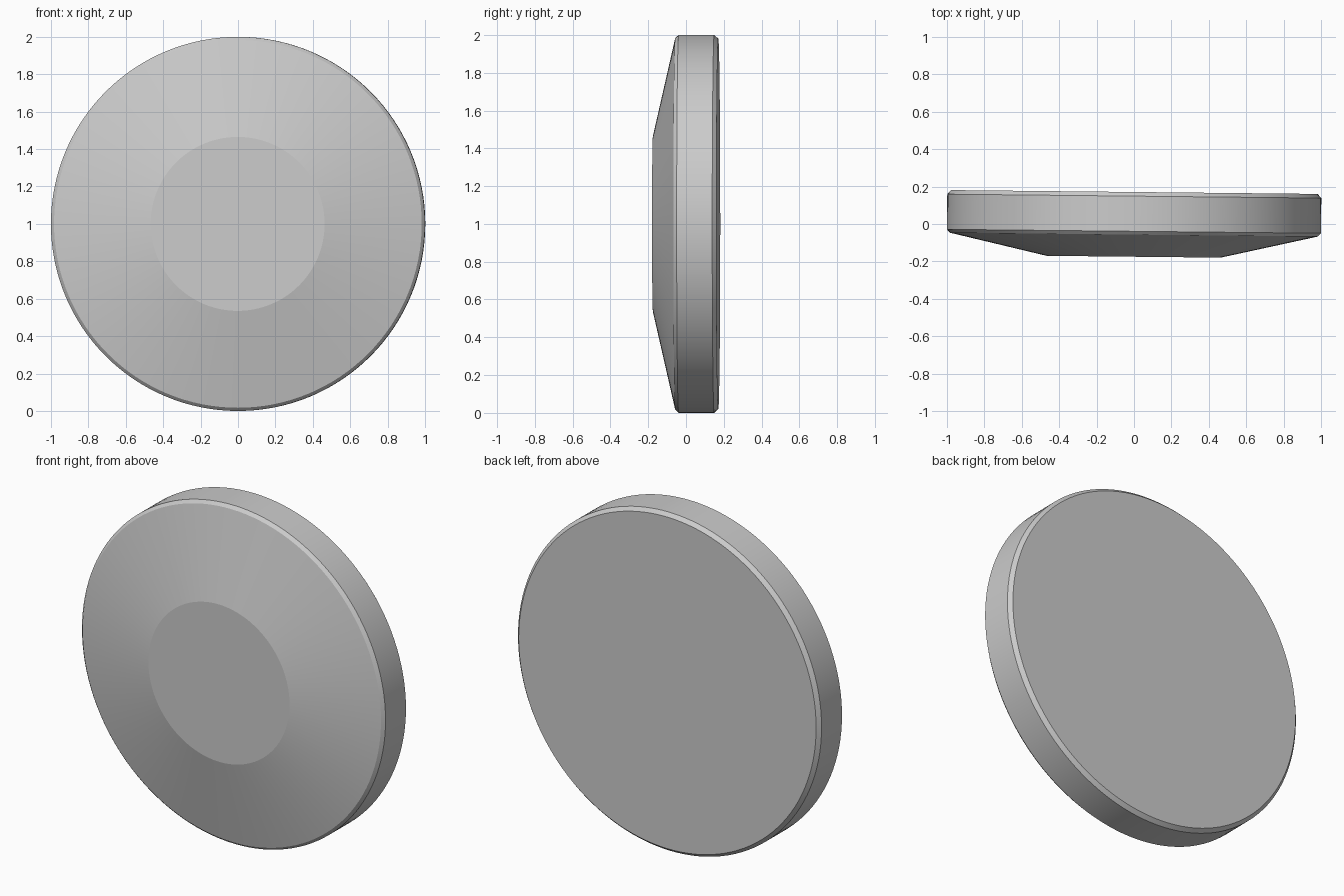
import bpy, bmesh, math
from mathutils import Matrix

if "Cube" in bpy.data.objects:
    bpy.data.objects.remove(bpy.data.objects["Cube"])

# Disc profile from front to back: (radius, y)
PROFILE = [(0.465, -0.175), (0.983, -0.057), (1.0, -0.039),
           (1.0, 0.149), (0.98, 0.171)]
SIDES = 128
TILT = math.radians(-0.6)

# Lathe the profile around the y axis
bm = bmesh.new()
rings = []
for r, y in PROFILE:
    rings.append([bm.verts.new((r * math.cos(2 * math.pi * i / SIDES), y,
                                r * math.sin(2 * math.pi * i / SIDES)))
                  for i in range(SIDES)])
for a, b in zip(rings, rings[1:]):
    for i in range(SIDES):
        j = (i + 1) % SIDES
        bm.faces.new((a[i], a[j], b[j], b[i]))

# Flat front boss and flat back
bm.faces.new(rings[0])
bm.faces.new(rings[-1])
bmesh.ops.recalc_face_normals(bm, faces=bm.faces[:])

# Slight turn about z, then stand the disc on the ground
bm.transform(Matrix.Translation((0, 0, 1)) @ Matrix.Rotation(TILT, 4, 'Z'))

mesh = bpy.data.meshes.new("bevelled_disc")
bm.to_mesh(mesh)
bm.free()
disc = bpy.data.objects.new("bevelled_disc", mesh)
bpy.context.collection.objects.link(disc)
bpy.context.view_layer.objects.active = disc
disc.select_set(True)
bpy.ops.object.shade_smooth_by_angle(angle=math.radians(9))
